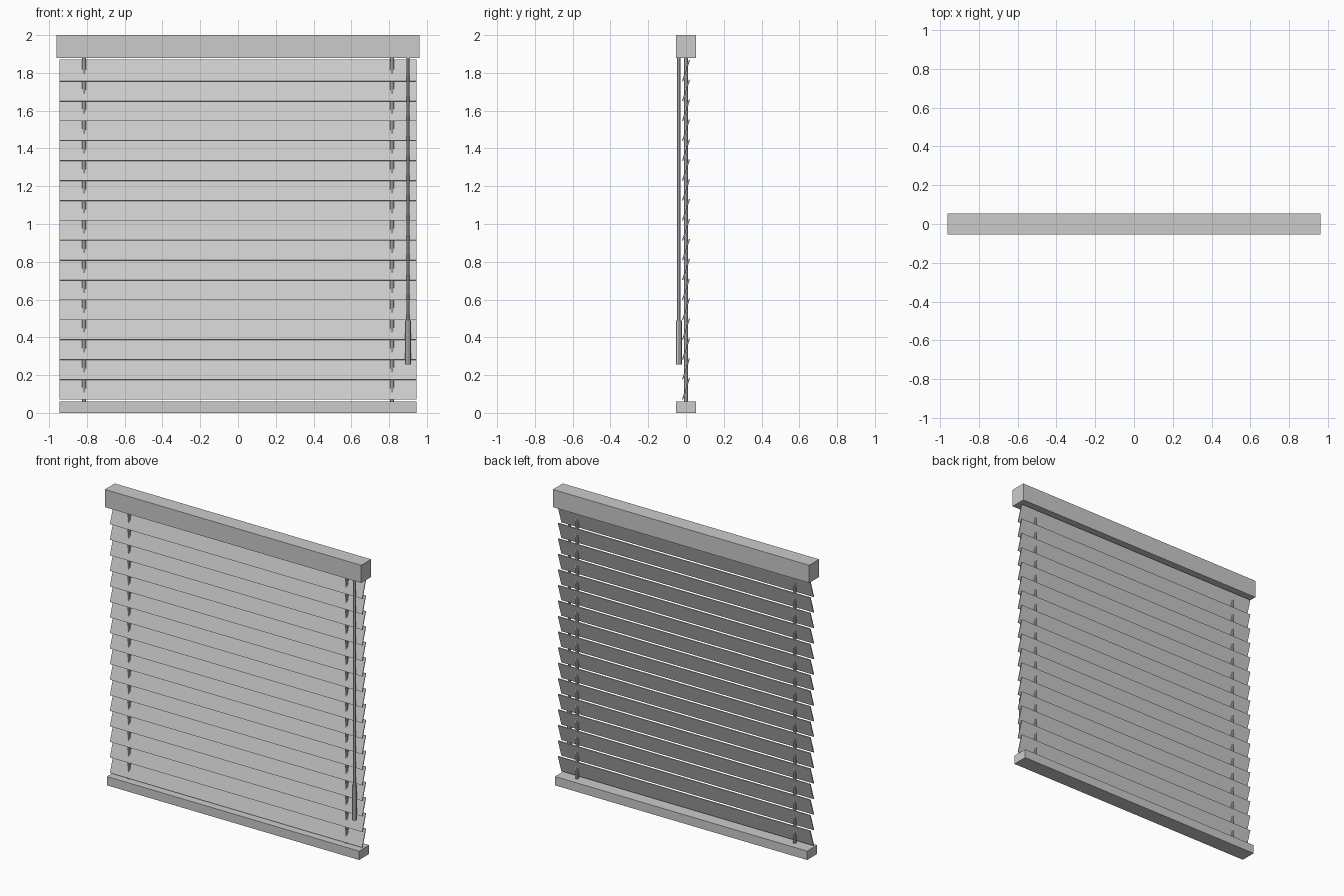
import bpy, bmesh
from math import radians
from mathutils import Matrix

cube = bpy.data.objects.get("Cube")
if cube:
    bpy.data.objects.remove(cube, do_unlink=True)

grey = bpy.data.materials.new("light grey")
grey.use_nodes = True
grey.diffuse_color = (0.6, 0.6, 0.6, 1)
grey.node_tree.nodes["Principled BSDF"].inputs["Base Color"].default_value = (0.6, 0.6, 0.6, 1)


def finish(name, bm, location):
    mesh = bpy.data.meshes.new(name)
    bm.to_mesh(mesh)
    bm.free()
    mesh.materials.append(grey)
    obj = bpy.data.objects.new(name, mesh)
    obj.location = location
    bpy.context.collection.objects.link(obj)
    return obj


def box(name, size, location, tilt=0):
    bm = bmesh.new()
    bmesh.ops.create_cube(bm, size=1)
    bm.transform(Matrix.Rotation(tilt, 4, 'X') @ Matrix.Diagonal((*size, 1)))
    return finish(name, bm, location)


def rod(name, radius, x, y, bottom, top, sides=8):
    bm = bmesh.new()
    bmesh.ops.create_cone(bm, cap_ends=True, segments=sides,
                          radius1=radius, radius2=radius, depth=top - bottom)
    return finish(name, bm, (x, y, (bottom + top) / 2))


# Rails
box("head_rail", (1.92, 0.106, 0.12), (0, 0, 1.94))
box("bottom_rail", (1.89, 0.106, 0.06), (0, 0, 0.03))

# Stack of tilted slats, lower edges toward the front
slats = box("slats", (1.89, 0.006, 0.119), (0, 0, 0.1275), radians(-18))
stack = slats.modifiers.new("stack", 'ARRAY')
stack.count = 17
stack.use_relative_offset = False
stack.use_constant_offset = True
stack.constant_offset_displace = (0, 0, 0.1053)

# Ladder cords threaded through the slats
for side, x in (("left", 0.815), ("right", -0.815)):
    rod(side + "_cord", 0.01, x, 0, 0.05, 1.89)

# Tilt wand with its grip
rod("wand", 0.009, 0.9, -0.038, 0.48, 1.89)
rod("wand_grip", 0.016, 0.9, -0.038, 0.255, 0.49)
